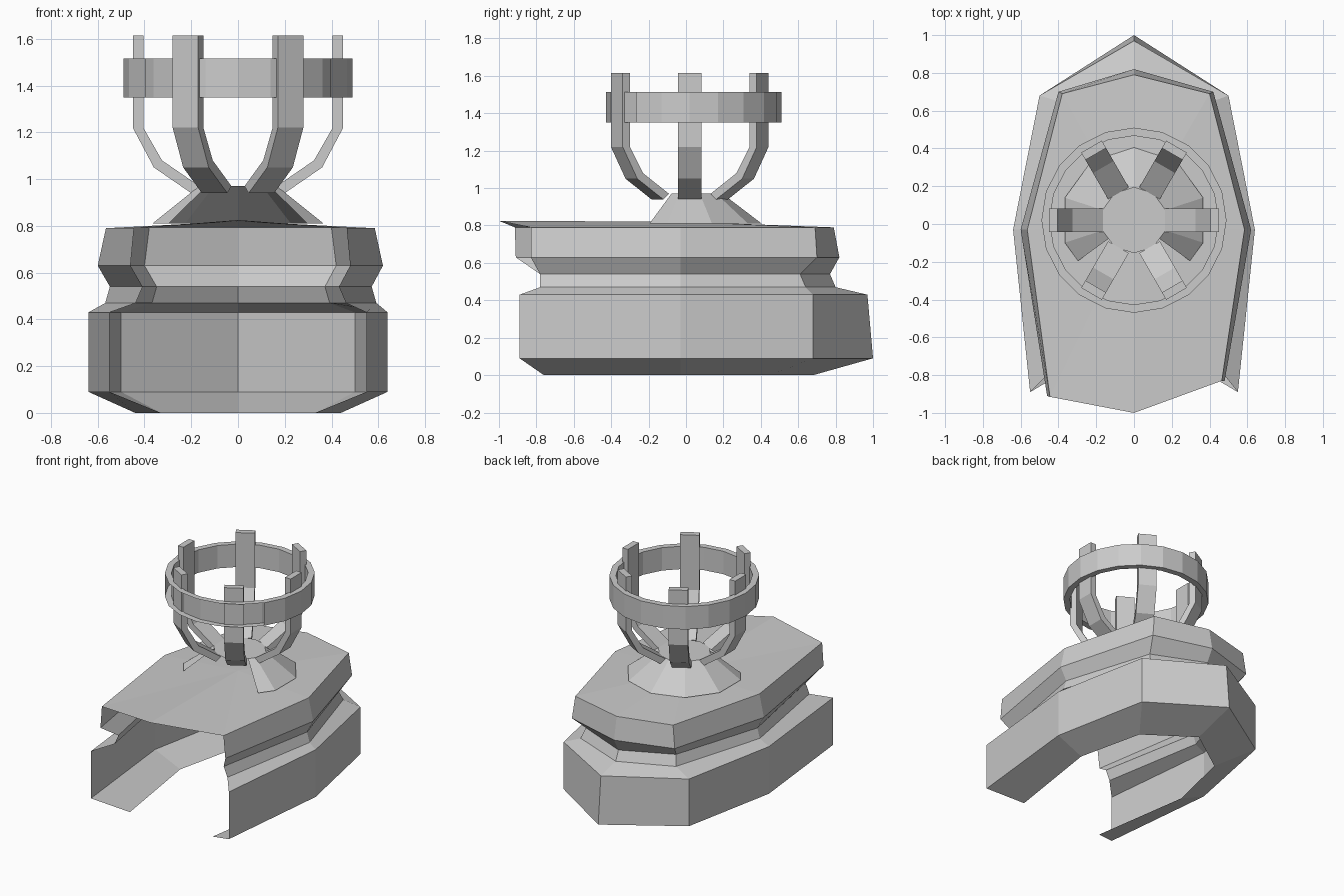
import bpy, math

if "Cube" in bpy.data.objects:
    bpy.data.objects.remove(bpy.data.objects["Cube"])

CY = 0.02  # y of the cradle axis


def make(name, verts, faces):
    me = bpy.data.meshes.new(name)
    me.from_pydata(verts, [], faces)
    me.update()
    ob = bpy.data.objects.new(name, me)
    bpy.context.collection.objects.link(ob)
    return ob


def polar(r, deg, z):
    a = math.radians(deg)
    return (r * math.cos(a), CY + r * math.sin(a), z)


def loft(name, rings, closed=False):
    """Skin a stack of equal-length point rows."""
    n = len(rings[0])
    faces = []
    for k in range(len(rings) - 1):
        for i in range(n if closed else n - 1):
            j = (i + 1) % n
            faces.append((k * n + i, k * n + j, (k + 1) * n + j, (k + 1) * n + i))
    return make(name, [p for r in rings for p in r], faces)


# Hull walls, open at the front: z, x shift, front (x, y right, y left),
# widest x, back corner (x, y), back apex y
rows = [
    (0.00, 0.000, 0.33, -0.76, -0.76, 0.44, 0.33, 0.45, 0.68),
    (0.09, 0.000, 0.55, -0.89, -0.89, 0.64, 0.50, 0.68, 1.00),
    (0.43, 0.000, 0.55, -0.89, -0.89, 0.64, 0.50, 0.68, 0.97),
    (0.47, 0.012, 0.45, -0.78, -0.78, 0.58, 0.38, 0.64, 0.80),
    (0.54, 0.012, 0.42, -0.78, -0.78, 0.56, 0.36, 0.61, 0.77),
    (0.63, 0.010, 0.47, -0.83, -0.91, 0.61, 0.41, 0.70, 0.82),
    (0.79, 0.010, 0.455, -0.83, -0.915, 0.575, 0.39, 0.69, 0.79),
]


def hull_ring(z, dx, fx, fr, fl, sx, bx, by, ay):
    return [(dx + fx, fr, z), (dx + sx, -0.03, z), (dx + bx, by, z), (0, ay, z),
            (dx - bx, by, z), (dx - sx, -0.03, z), (dx - fx, fl, z)]


rings = [hull_ring(*r) for r in rows]
loft("hull_walls", rings)

# Deck: shallow fan with a pointed front overhang
rim = rings[-1] + [(0, -1.0, 0.825)]
n = len(rim)
make("deck", rim + [(0, 0, 0.82)], [(i, (i + 1) % n, n) for i in range(n)])

# Conical pedestal, open at the front, with a flat ten-sided cap
spread = [-36, -18, 18, 54, 90, 126, 162, 198, 216]
edge = [math.cos(math.radians(18)) if a in (-36, 216) else 1 for a in spread]
loft("pedestal_cone", [[polar(r * e, a, z) for a, e in zip(spread, edge)]
                       for r, z in ((0.385, 0.81), (0.175, 0.97))])
make("pedestal_cap", [polar(0.175, 18 + 36 * i, 0.97) for i in range(10)], [tuple(range(10))])

# Ring band: full inner wall and rims, outer wall left open at the front
step = 18
full = [step * i for i in range(20)]
loft("ring_inner", [[polar(r, a, z) for a in full] for r, z in
                    ((0.49, 1.35), (0.447, 1.35), (0.447, 1.515), (0.49, 1.515))], True)
arc = range(-36, 217, step)
loft("ring_outer", [[polar(0.49, a, z) for a in arc] for z in (1.35, 1.515)])

# Six bent prongs
outer = [(0.20, 0.94), (0.36, 1.05), (0.45, 1.22), (0.45, 1.615)]
inner = [(0.165, 0.97), (0.325, 1.08), (0.405, 1.22), (0.405, 1.615)]
HW = 0.063
for k in range(6):
    c, s = math.cos(k * math.pi / 3), math.sin(k * math.pi / 3)

    def place(p, w):
        return (p[0] * c - w * s, CY + p[0] * s + w * c, p[1])

    sections = [[place(o, -HW), place(o, HW), place(i, HW), place(i, -HW)]
                for o, i in zip(outer, inner)]
    prong = loft(f"prong_{k + 1}", sections, True)
    bpy.data.objects.remove(prong)
    verts = [p for sec in sections for p in sec]
    faces = [(4 * a + i, 4 * a + (i + 1) % 4, 4 * a + 4 + (i + 1) % 4, 4 * a + 4 + i)
             for a in range(3) for i in range(4)]
    make(f"prong_{k + 1}", verts, faces + [(3, 2, 1, 0), (12, 13, 14, 15)])
